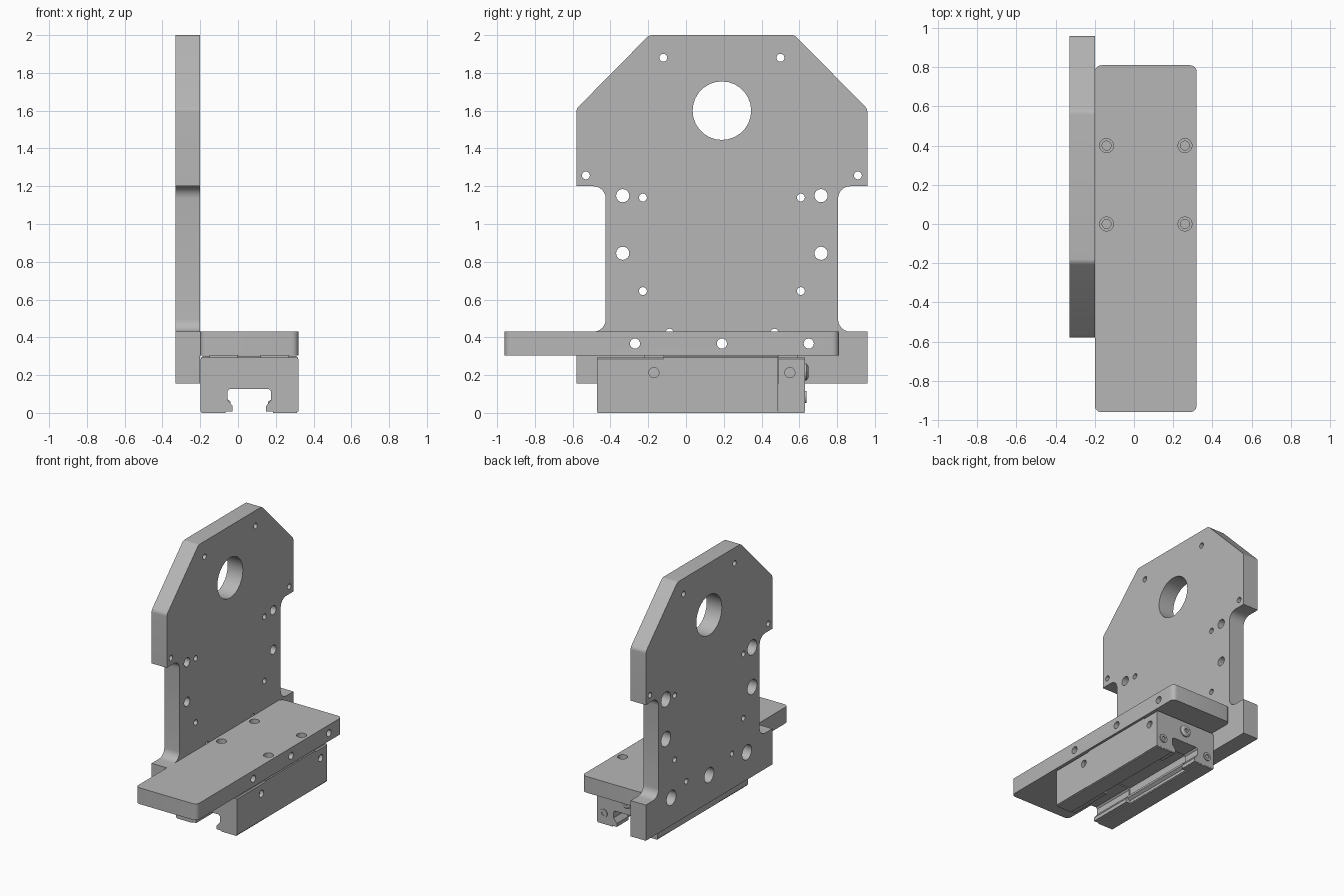
import bpy, bmesh, math
from mathutils import Vector

cube = bpy.data.objects.get("Cube")
if cube:
    bpy.data.objects.remove(cube, do_unlink=True)

grey = bpy.data.materials.new("machined grey")
grey.use_nodes = True
colour = (0.47, 0.47, 0.47, 1)
grey.diffuse_color = colour
grey.node_tree.nodes["Principled BSDF"].inputs["Base Color"].default_value = colour


def place(axis, t, u, v):
    """Point at t along the axis, with u, v in the remaining axis order."""
    return {"x": (t, u, v), "y": (u, t, v), "z": (u, v, t)}[axis]


def loft(name, axis, rings):
    """Solid from equal-length rings: (t, [(u, v), ...])."""
    bm = bmesh.new()
    loops = [[bm.verts.new(place(axis, t, u, v)) for u, v in pts] for t, pts in rings]
    for a, b in zip(loops, loops[1:]):
        for i in range(len(a)):
            j = (i + 1) % len(a)
            bm.faces.new((a[i], a[j], b[j], b[i]))
    bm.faces.new(loops[0])
    bm.faces.new(loops[-1])
    bmesh.ops.recalc_face_normals(bm, faces=bm.faces)
    mesh = bpy.data.meshes.new(name)
    bm.to_mesh(mesh)
    bm.free()
    mesh.materials.append(grey)
    ob = bpy.data.objects.new(name, mesh)
    bpy.context.collection.objects.link(ob)
    return ob


def prism(name, axis, lo, hi, pts):
    return loft(name, axis, [(lo, pts), (hi, pts)])


def box(name, x, y, z):
    return prism(name, "x", x[0], x[1], [(y[0], z[0]), (y[1], z[0]), (y[1], z[1]), (y[0], z[1])])


def turned(name, axis, centre, steps, seg=16):
    """Stepped round solid from (position, radius) steps."""
    rings = []
    for t, r in steps:
        angles = [math.tau * i / seg for i in range(seg)]
        rings.append((t, [(centre[0] + r * math.cos(a), centre[1] + r * math.sin(a)) for a in angles]))
    return loft(name, axis, rings)


def fillet(corners, n=6):
    """Outline from (u, v, radius) corners, each rounded with an arc."""
    out = []
    for i, (u, v, r) in enumerate(corners):
        p = Vector((u, v))
        if r == 0:
            out.append((u, v))
            continue
        a = (Vector(corners[i - 1][:2]) - p).normalized()
        b = (Vector(corners[(i + 1) % len(corners)][:2]) - p).normalized()
        half = a.angle(b) / 2
        centre = p + (a + b).normalized() * (r / math.sin(half))
        start = p + a * (r / math.tan(half)) - centre
        end = p + b * (r / math.tan(half)) - centre
        sweep = start.angle(end)
        for k in range(n + 1):
            f = k / n
            q = (start * math.sin((1 - f) * sweep) + end * math.sin(f * sweep)) / math.sin(sweep)
            out.append(tuple(centre + q))
    return out


def finish(ob, cutters=()):
    """Cut the holes, then shade."""
    for cutter in cutters:
        cutter.hide_render = True
        mod = ob.modifiers.new("hole", "BOOLEAN")
        mod.operation = "DIFFERENCE"
        mod.solver = "EXACT"
        mod.object = cutter
    bpy.ops.object.select_all(action="DESELECT")
    bpy.context.view_layer.objects.active = ob
    ob.select_set(True)
    for mod in list(ob.modifiers):
        bpy.ops.object.modifier_apply(modifier=mod.name)
    for cutter in cutters:
        bpy.data.objects.remove(cutter, do_unlink=True)
    bpy.ops.object.shade_smooth_by_angle(angle=math.radians(30))


MID = 0.19          # centre line of the upright and carriage, along y
BACK, JOIN, SIDE = -0.33, -0.2, 0.32

# Upright plate: waisted outline with clipped top corners
half_outline = [(0.77, 0.155, 0), (0.77, 0.43, 0), (0.615, 0.43, 0.065), (0.615, 1.2, 0.065),
                (0.77, 1.2, 0), (0.77, 1.61, 0.04), (0.385, 2, 0.04)]
outline = [(MID + d, z, r) for d, z, r in half_outline]
outline += [(MID - d, z, r) for d, z, r in reversed(half_outline)]
upright = prism("upright_plate", "x", BACK, JOIN, fillet(outline))

holes = [turned("bore", "x", (MID, 1.6), [(-0.4, 0.155), (-0.1, 0.155)], 28)]
for s in (-1, 1):
    for d, z in ((0.31, 1.88), (0.72, 1.257), (0.418, 1.14), (0.418, 0.645), (0.278, 0.425)):
        holes.append(turned("pin_hole", "x", (MID + s * d, z), [(-0.4, 0.021), (-0.1, 0.021)]))


def counterbore(y, z, r):
    return turned("counterbore", "x", (y, z), [(-0.4, 0.058), (-0.25, 0.058), (-0.25, r), (-0.1, r)])


holes += [counterbore(MID + d, z, 0.035) for d in (-0.525, 0.525) for z in (0.845, 1.15)]
holes += [counterbore(MID + d, 0.367, 0.027) for d in (-0.46, 0, 0.46)]
finish(upright, holes)

# Table plate with rounded corners, cross holes and counterbored screw holes
table = prism("table_plate", "z", 0.305, 0.43, fillet(
    [(JOIN, -0.96, 0.035), (SIDE, -0.96, 0.035), (SIDE, 0.81, 0.035), (JOIN, 0.81, 0.035)]))
holes = [turned("cross_hole", "x", (MID + d, 0.367), [(-0.3, 0.027), (0.4, 0.027)])
         for d in (-0.46, 0, 0.46)]
holes += [turned("screw_hole", "z", (x, y), [(0.2, 0.023), (0.35, 0.023), (0.35, 0.036), (0.5, 0.036)])
          for x in (-0.14, 0.26) for y in (0, 0.4)]
finish(table, holes)

# Carriage: a block and two end caps straddling a rail channel
RAIL = 0.06


def saddle(name, lo, hi, half_width, top, half_channel):
    half = [(half_width, 0.008), (half_width, top - 0.008), (half_width - 0.008, top)]
    inner = [(RAIL + d, z) for d, z in half_channel]
    pts = [(RAIL + d, z) for d, z in half] + [(RAIL - d, z) for d, z in reversed(half)]
    pts += [(2 * RAIL - x, z) for x, z in inner] + inner[::-1]
    return prism(name, "y", lo, hi, pts)


seal_channel = [(0.088, 0.008), (0.088, 0.035), (0.116, 0.07), (0.116, 0.115), (0.104, 0.126)]
block_channel = [(0.122, 0.008), (0.122, 0.03), (0.1, 0.045), (0.1, 0.06), (0.122, 0.075), (0.122, 0.132)]
finish(saddle("carriage_block", -0.118, 0.488, 0.257, 0.3, block_channel))
for name, lo, hi, hole_y in (("front_end_cap", -0.47, -0.12, -0.17), ("rear_end_cap", 0.49, 0.63, 0.55)):
    cap = saddle(name, lo, hi, 0.259, 0.292, seal_channel)
    finish(cap, [turned("port", "x", (hole_y, 0.213), [(0.29, 0.027), (0.4, 0.027)])])

# Spacer pads under the table and seal strips under the carriage legs
for s in (-1, 1):
    x = sorted((RAIL + s * 0.06, RAIL + s * 0.21))
    for y in ((-0.22, -0.12), (0.49, 0.59)):
        box("spacer_pad", x, y, (0.285, 0.304))
    box("seal_strip", sorted((RAIL + s * 0.125, RAIL + s * 0.253)), (-0.468, 0.628), (0, 0.009))

    # Cap screws on the rear end
    screw = turned("end_screw", "y", (RAIL + s * 0.2, 0.085),
                   [(0.62, 0.032), (0.637, 0.032), (0.637, 0.015), (0.63, 0.015)])
    finish(screw)

# Lubrication plug on the rear end
finish(turned("lubrication_plug", "y", (RAIL, 0.217),
               [(0.62, 0.045), (0.638, 0.045), (0.648, 0.03), (0.648, 0.015), (0.635, 0.015)]))
